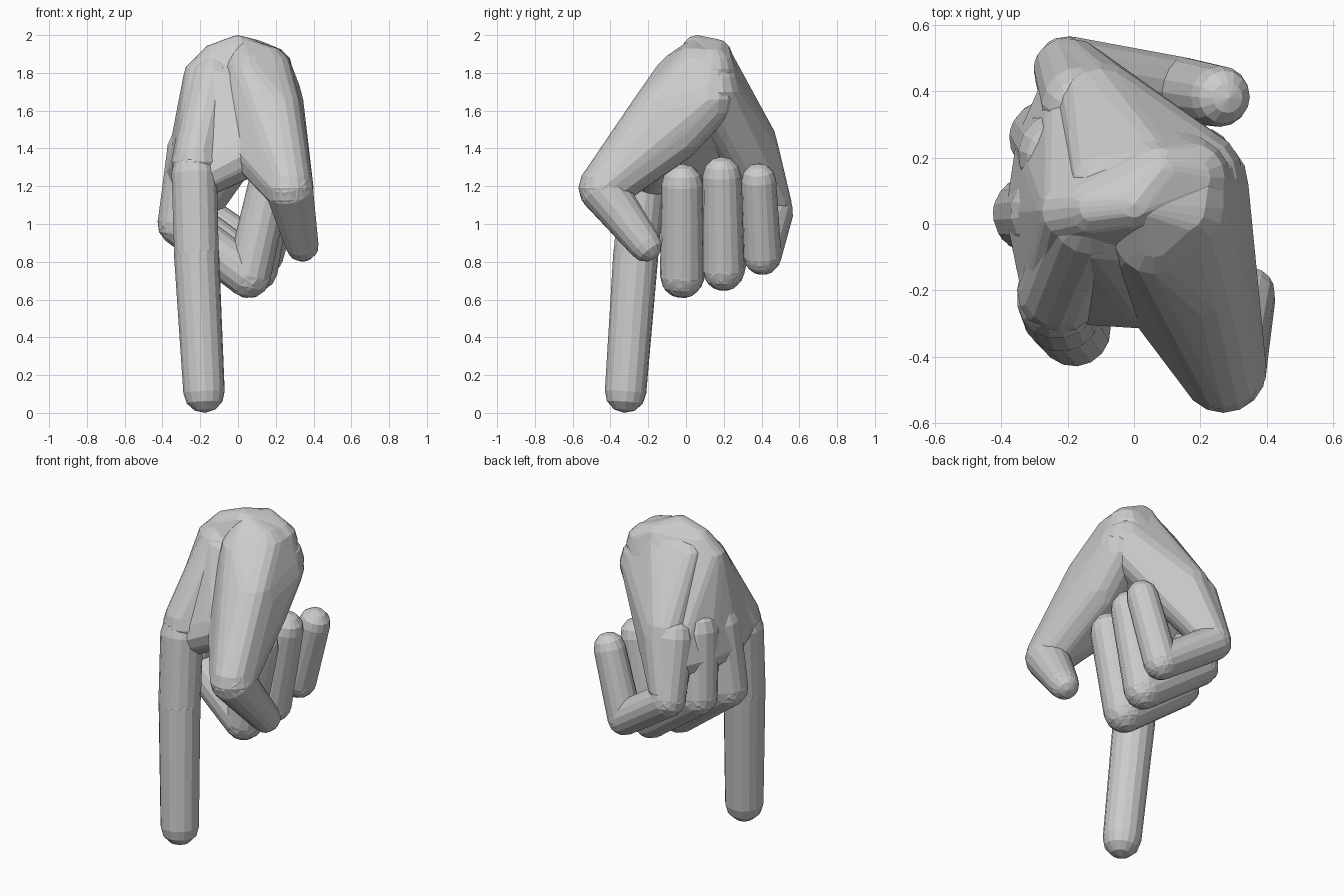
import bpy, bmesh, math
from mathutils import Vector

if "Cube" in bpy.data.objects:
    bpy.data.objects.remove(bpy.data.objects["Cube"])

SIDES = 16


def ball_points(c, r, axis):
    """Points of a faceted ball whose poles lie along the axis."""
    q = Vector((0, 0, 1)).rotation_difference(axis)
    pts = [Vector((0, 0, r)), Vector((0, 0, -r))]
    for lat in (-60, -30, 0, 30, 60):
        a = math.radians(lat)
        for i in range(SIDES):
            t = 2 * math.pi * i / SIDES
            pts.append(Vector((r * math.cos(a) * math.cos(t),
                               r * math.cos(a) * math.sin(t), r * math.sin(a))))
    return [q @ p + Vector(c) for p in pts]


def hull(name, balls, axis=Vector((0, 0, 1))):
    """Convex skin around balls given as (x, y, z, radius)."""
    bm = bmesh.new()
    for x, y, z, r in balls:
        for p in ball_points((x, y, z), r, axis):
            bm.verts.new(p)
    bmesh.ops.convex_hull(bm, input=bm.verts[:])
    loose = [v for v in bm.verts if not v.link_faces]
    bmesh.ops.delete(bm, geom=loose, context='VERTS')
    bmesh.ops.dissolve_limit(bm, angle_limit=0.01, verts=bm.verts[:], edges=bm.edges[:])
    bmesh.ops.recalc_face_normals(bm, faces=bm.faces[:])
    me = bpy.data.meshes.new(name)
    bm.to_mesh(me)
    bm.free()
    ob = bpy.data.objects.new(name, me)
    bpy.context.collection.objects.link(ob)
    return ob


def chain(name, balls):
    """Finger: one tapered capsule for each bone."""
    return [hull(name, [a, b], (Vector(b[:3]) - Vector(a[:3])).normalized())
            for a, b in zip(balls, balls[1:])]


parts = []

# Back of the hand, from the wrist to the four knuckles
wrist = [(0.0, 0.06, 1.92, .08), (0.08, 0.16, 1.90, .08), (0.17, 0.14, 1.82, .12),
         (-0.12, 0.05, 1.865, .09), (-0.19, 0.04, 1.78, .10)]
knuckles = [(-0.23, -0.18, 1.33, .115), (-0.268, 0.03, 1.27, .12),
            (-0.24, 0.22, 1.27, .12), (-0.175, 0.38, 1.27, .115)]
palm = hull("pointing_hand", wrist + knuckles + [(0.12, 0.13, 1.63, .14)])

# Metacarpal of the index finger and outer edge of the hand
parts.append(hull("index_metacarpal", [(-0.13, 0.03, 1.76, .14), (-0.225, -0.20, 1.33, .128)]))
parts.append(hull("hand_edge", [(0.085, 0.163, 1.89, .077), (0.18, 0.14, 1.70, .15),
                                (-0.10, 0.12, 1.80, .10), (-0.10, 0.345, 1.42, .142),
                                (-0.185, 0.445, 1.12, .113)]))

# Thumb mound and the web of skin towards the index finger
parts.append(hull("thumb_mound", [(0.03, 0.06, 1.905, .08), (0.14, 0.05, 1.80, .15),
                                  (0.165, 0.13, 1.815, .122), (0.20, 0.12, 1.66, .145),
                                  (0.06, -0.03, 1.77, .14), (0.20, -0.15, 1.59, .145),
                                  (0.21, -0.05, 1.48, .145), (0.10, -0.19, 1.39, .145),
                                  (0.27, -0.44, 1.19, .13)]))
parts.append(hull("thumb_web", [(-0.12, 0.0, 1.75, .12), (-0.21, -0.19, 1.24, .11),
                                (0.02, -0.19, 1.36, .125), (0.08, 0.0, 1.70, .14)]))

# Thumb tip
parts += chain("thumb", [(0.272, -0.44, 1.185, .128), (0.34, -0.215, 0.888, .088)])

# Straight index finger
parts += chain("index_finger", [(-0.232, -0.225, 1.27, .122), (-0.22, -0.265, 0.85, .12),
                                (-0.18, -0.32, 0.11, .11)])

# Curled fingers: knuckle, middle joint, end joint, tip
parts += chain("middle_finger", [(-0.245, 0.035, 1.40, .13), (-0.31, 0.03, 1.00, .117),
                                 (0.055, -0.02, 0.725, .118), (0.165, -0.02, 1.21, .11)])
parts += chain("ring_finger", [(-0.22, 0.21, 1.41, .13), (-0.265, 0.26, 1.02, .112),
                               (0.10, 0.20, 0.755, .11), (0.20, 0.19, 1.255, .102)])
parts += chain("little_finger", [(-0.16, 0.36, 1.40, .12), (-0.20, 0.465, 1.06, .103),
                                 (0.14, 0.405, 0.83, .10), (0.26, 0.385, 1.23, .092)])

# Fuse everything into one skin
bpy.context.view_layer.objects.active = palm
for ob in parts:
    mod = palm.modifiers.new("fuse", 'BOOLEAN')
    mod.operation = 'UNION'
    mod.solver = 'EXACT'
    mod.object = ob
    bpy.ops.object.modifier_apply(modifier=mod.name)
    bpy.data.objects.remove(ob)
